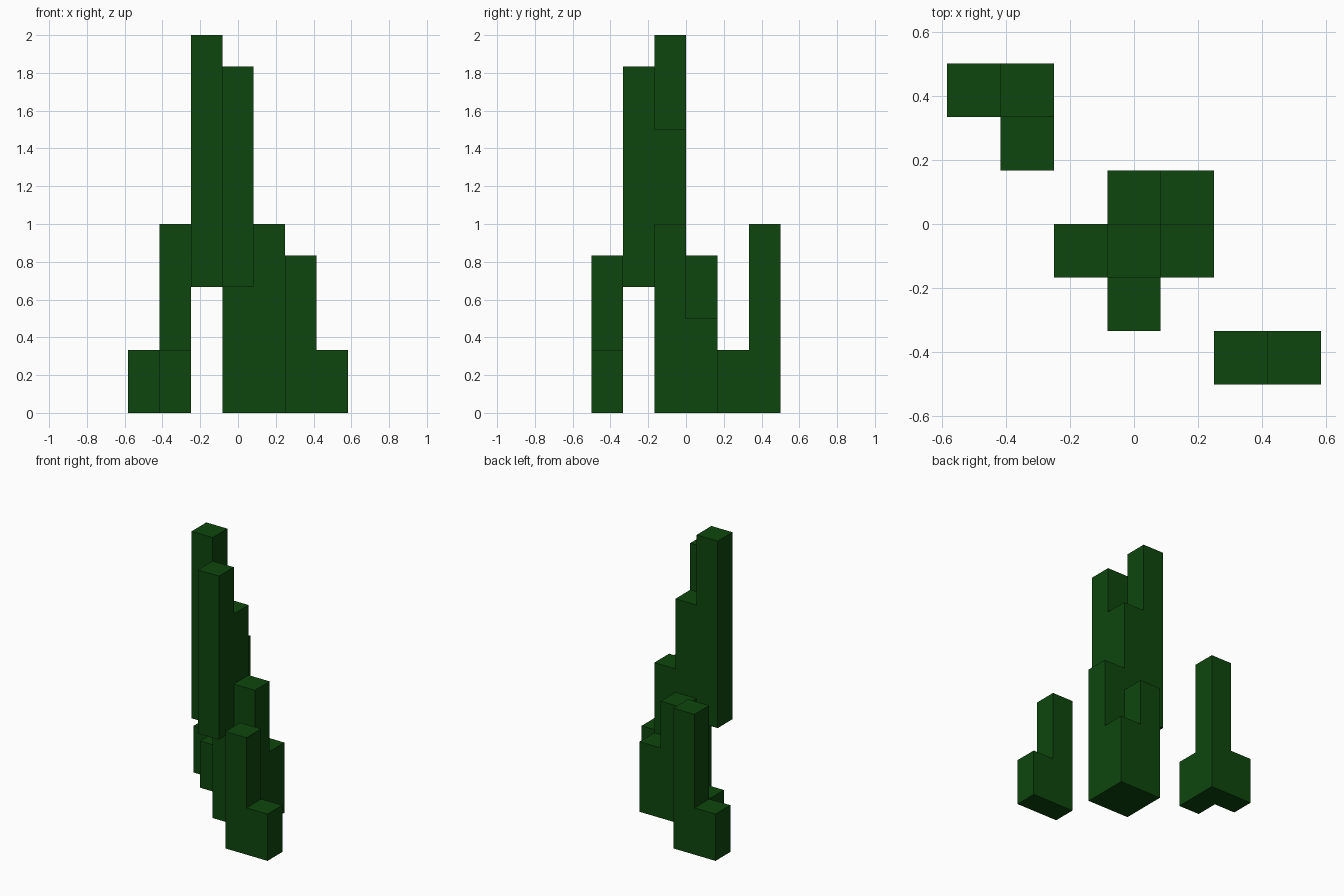
import bpy, bmesh, math
from mathutils import Vector

cube = bpy.data.objects.get("Cube")
if cube:
    bpy.data.objects.remove(cube, do_unlink=True)

U = 1 / 6                              # edge of one grid block
ORIGIN = Vector((-3.5 * U, -3 * U, 0))

green = bpy.data.materials.new("dark_green")
green.use_nodes = True
colour = (0.004, 0.062, 0.004, 1)
green.diffuse_color = colour
bsdf = green.node_tree.nodes["Principled BSDF"]
bsdf.inputs["Base Color"].default_value = colour
bsdf.inputs["Roughness"].default_value = 0.9


def clump(name, columns):
    """Fuse square columns (ix, iy, bottom, top), in blocks, into one outer skin."""
    cells = {(i, j, k) for i, j, lo, hi in columns for k in range(lo, hi)}
    bm = bmesh.new()
    for cell in cells:
        for axis in range(3):
            for side in (0, 1):
                near = list(cell)
                near[axis] += 2 * side - 1
                if tuple(near) in cells:
                    continue
                # Exposed side of the block, wound to face outwards
                a, b = (axis + 1) % 3, (axis + 2) % 3
                quad = []
                for da, db in ((0, 0), (1, 0), (1, 1), (0, 1)):
                    p = Vector(cell)
                    p[axis] += side
                    p[a] += da
                    p[b] += db
                    quad.append(bm.verts.new(ORIGIN + p * U))
                bm.faces.new(quad if side else quad[::-1])
    bmesh.ops.remove_doubles(bm, verts=bm.verts[:], dist=0.001)
    # Merge the flat areas into single faces
    bmesh.ops.dissolve_limit(bm, angle_limit=math.radians(1),
                             verts=bm.verts[:], edges=bm.edges[:])
    mesh = bpy.data.meshes.new(name)
    bm.to_mesh(mesh)
    bm.free()
    mesh.materials.append(green)
    obj = bpy.data.objects.new(name, mesh)
    bpy.context.collection.objects.link(obj)
    return obj


# Middle clump: four standing columns with two raised stalks on the sides
clump("centre_clump", [
    (3, 2, 0, 9), (4, 2, 0, 6), (3, 3, 0, 5), (4, 3, 0, 3),
    (2, 2, 4, 12), (3, 1, 4, 11),
])
# Small separate clumps
clump("front_clump", [(5, 0, 0, 5), (6, 0, 0, 2)])
clump("back_clump", [(1, 5, 0, 6), (0, 5, 0, 2), (1, 4, 0, 2)])
